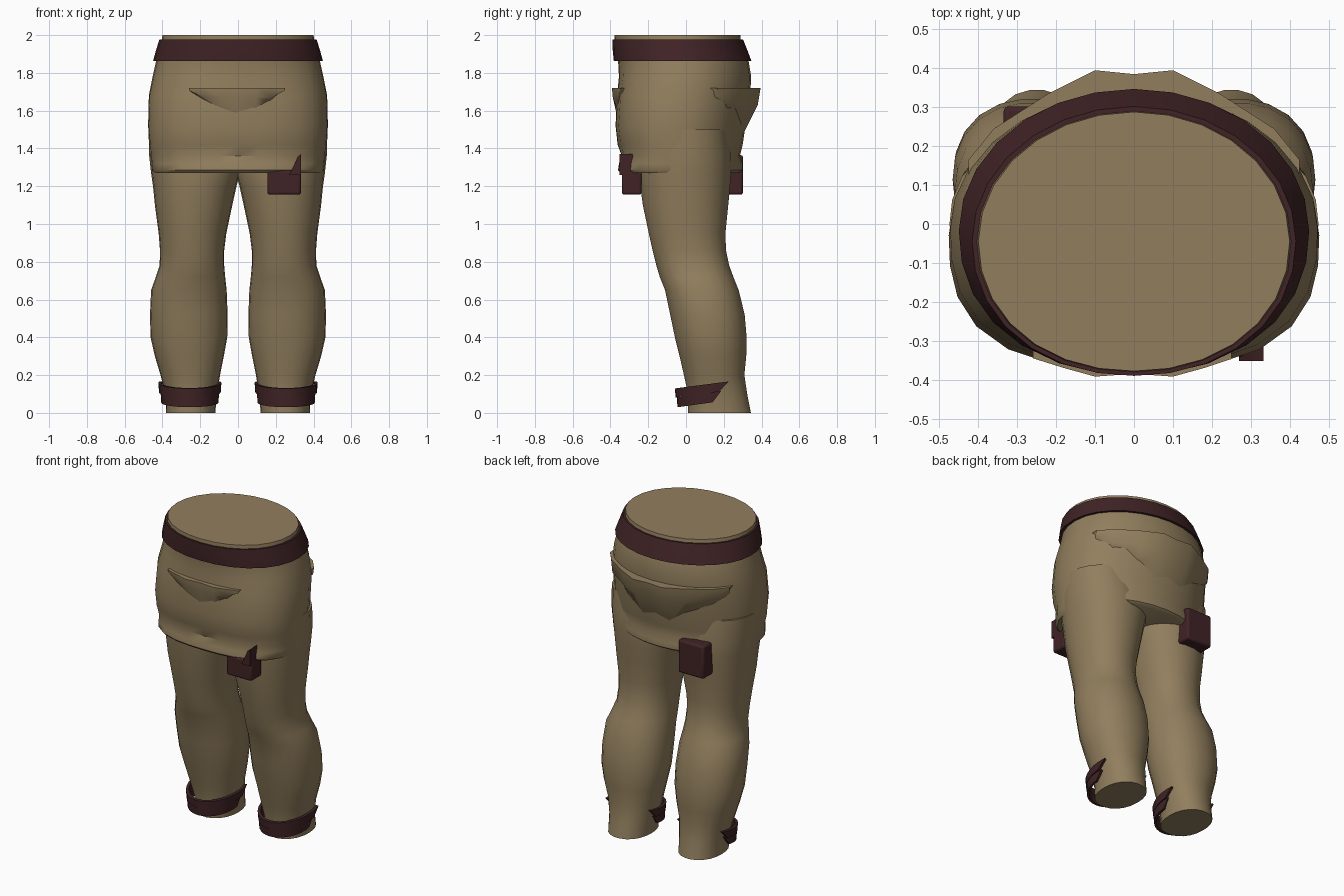
import bpy, bmesh, math

if "Cube" in bpy.data.objects:
    bpy.data.objects.remove(bpy.data.objects["Cube"])


def material(name, rgb):
    m = bpy.data.materials.new(name)
    m.diffuse_color = (*rgb, 1)
    m.use_nodes = True
    m.node_tree.nodes["Principled BSDF"].inputs["Base Color"].default_value = m.diffuse_color
    return m


TAN = material("tan cloth", (0.285, 0.21, 0.11))
BROWN = material("dark brown leather", (0.052, 0.017, 0.019))


def make(name, verts, faces, mat, angle=40):
    me = bpy.data.meshes.new(name)
    me.from_pydata(verts, [], faces)
    bm = bmesh.new()
    bm.from_mesh(me)
    bmesh.ops.recalc_face_normals(bm, faces=bm.faces)
    bm.to_mesh(me)
    bm.free()
    me.materials.append(mat)
    ob = bpy.data.objects.new(name, me)
    bpy.context.collection.objects.link(ob)
    bpy.ops.object.select_all(action='DESELECT')
    bpy.context.view_layer.objects.active = ob
    ob.select_set(True)
    bpy.ops.object.shade_smooth_by_angle(angle=math.radians(angle))
    return ob


def ring(z, x0, x1, y0, y1, n_front=2.0, n_back=2.0, sides=28):
    """Rounded cross-section filling the given x and y limits."""
    pts = []
    for i in range(sides):
        a = 2 * math.pi * i / sides
        c, s = math.cos(a), math.sin(a)
        n = n_front if s < 0 else n_back
        r = (abs(c) ** n + abs(s) ** n) ** (-1 / n)
        pts.append(((x0 + x1) / 2 + (x1 - x0) / 2 * r * c,
                    (y0 + y1) / 2 + (y1 - y0) / 2 * r * s, z))
    return pts


def loft(name, rings, mat, capped=True):
    n = len(rings[0])
    verts = [p for r in rings for p in r]
    faces = [(k * n + i, k * n + (i + 1) % n, (k + 1) * n + (i + 1) % n, (k + 1) * n + i)
             for k in range(len(rings) - 1) for i in range(n)]
    if capped:
        faces += [tuple(range(n)), tuple(range(len(verts) - n, len(verts)))]
    return make(name, verts, faces, mat)


# Hips: z, half width, front y, back y, front squareness
HIPS = [(1.27, .445, -.345, .28, 2.7), (1.285, .455, -.36, .30, 2.7),
        (1.32, .457, -.355, .30, 2.7), (1.36, .462, -.34, .285, 2.7),
        (1.42, .468, -.362, .30, 2.7), (1.52, .476, -.373, .315, 2.7),
        (1.68, .472, -.365, .34, 2.6), (1.78, .452, -.355, .345, 2.4),
        (1.87, .432, -.36, .33, 2.2), (1.975, .404, -.38, .29, 2.1),
        (2.0, .40, -.378, .288, 2.1)]
loft("hips", [ring(z, -w, w, f, b, n) for z, w, f, b, n in HIPS], TAN)

# Waist belt, flaring towards its lower edge
loft("waist_belt", [ring(z, -w, w, f, b, n) for z, w, f, b, n in [
    (1.862, .42, -.35, .32, 2.2), (1.862, .45, -.382, .347, 2.2),
    (1.92, .434, -.388, .325, 2.15), (1.978, .416, -.39, .302, 2.1),
    (1.978, .398, -.37, .285, 2.1)]], BROWN, False)

# Legs: z, inner x, outer x, front y, back y
LEGS = [(0, .12, .38, .01, .345), (.1, .112, .385, .01, .325),
        (.2, .095, .41, -.012, .31), (.3, .075, .44, -.035, .32),
        (.4, .057, .463, -.06, .322), (.52, .055, .466, -.085, .312),
        (.65, .06, .46, -.112, .28), (.72, .068, .435, -.14, .252),
        (.78, .073, .415, -.158, .23), (.86, .073, .413, -.178, .213),
        (.95, .062, .42, -.198, .21), (1.1, .03, .44, -.23, .225),
        (1.2, .008, .45, -.243, .235), (1.27, -.01, .46, -.252, .24),
        (1.36, -.01, .47, -.25, .24), (1.5, 0, .474, -.22, .22)]


def arc_band(name, side, path):
    """Open strap round the front of an ankle, with notched ends."""
    zf, h, rx, yf, yb, rise = path
    steps, cx = 18, .255
    verts, faces = [], []
    for i in range(steps + 1):
        for lift, grow in ((0, 0), (h, .004), (h, -.014), (0, -.014)):
            end = .08 if lift else 0
            a = math.pi * (.98 - end + (1.04 + 2 * end) * i / steps)
            x = cx + (rx + grow) * math.cos(a)
            y = yb + (yb - yf + grow) * math.sin(a)
            verts.append((side * x, y, zf + lift + rise * (y - yf)))
    for i in range(steps):
        for j in range(4):
            a, b = i * 4 + j, i * 4 + (j + 1) % 4
            faces.append((a, b, b + 4, a + 4))
    faces += [(0, 1, 2, 3), tuple(range(len(verts) - 4, len(verts)))]
    make(name, verts, faces, BROWN, 35)


for side, label in ((-1, "left"), (1, "right")):
    rings = [[(side * x, y, zz) for x, y, zz in ring(z, a, b, f, k, 2.2, 2.2, 22)]
             for z, a, b, f, k in LEGS]
    loft(label + "_leg", rings, TAN)
    # Two stacked straps per ankle
    arc_band(label + "_ankle_strap_upper", side, (.082, .048, .164, -.055, .16, .13))
    arc_band(label + "_ankle_strap_lower", side, (.03, .053, .152, -.045, .13, .14))


def hip_y(x, z, back):
    """Depth of the hip surface at a given x and height."""
    for lo, hi in zip(HIPS, HIPS[1:]):
        if lo[0] <= z <= hi[0]:
            t = (z - lo[0]) / (hi[0] - lo[0])
            w, f, b, n = (p + (q - p) * t for p, q in zip(lo[1:], hi[1:]))
            n = 2 if back else n
            s = max(0, 1 - abs(x / w) ** n) ** (1 / n)
            return (f + b) / 2 + (1 if back else -1) * s * (b - f) / 2


def flap(name, columns, back, lip):
    """Sagging pocket: flat open top, short lip, then tapering into the cloth."""
    d = 1 if back else -1
    verts, faces = [], []
    for x, y, z in columns:
        zl = max(1.72 - lip, z + .3 * (1.72 - z))
        low = hip_y(x, z, back) - d * .004
        verts += [(x, hip_y(x, 1.72, back) - d * .03, 1.72), (x, y, 1.72),
                  (x * .99, low + (y - low) * .85, zl), (x * .94, low, z),
                  (x * .94, low - d * .03, z)]
    for i in range(len(columns) - 1):
        for j in range(5):
            a, b = i * 5 + j, i * 5 + (j + 1) % 5
            faces.append((a, b, b + 5, a + 5))
    faces += [(0, 1, 2, 3, 4), tuple(range(len(verts) - 5, len(verts)))]
    make(name, verts, faces, TAN, 45)


# Front pouch pocket and broad seat pocket
flap("front_pocket", [(-.26, -.345, 1.70), (-.18, -.37, 1.65), (-.1, -.392, 1.61),
                      (0, -.385, 1.575), (.1, -.392, 1.605), (.18, -.37, 1.65),
                      (.25, -.347, 1.70)], False, .05)
flap("seat_pocket", [(x, y, z) for x, y, z in [
    (-.425, .165, 1.66), (-.36, .245, 1.60), (-.22, .335, 1.53), (-.1, .395, 1.46),
    (0, .385, 1.49), (.1, .395, 1.46), (.22, .335, 1.53), (.36, .245, 1.60),
    (.425, .165, 1.66)]], True, .09)


def pouch(name, x0, x1, y0, y1, z0, z1):
    verts = [(x, y, z) for z in (z0, z1) for y in (y0, y1) for x in (x0, x1)]
    faces = [(0, 1, 3, 2), (4, 5, 7, 6), (0, 1, 5, 4), (2, 3, 7, 6), (0, 2, 6, 4), (1, 3, 7, 5)]
    ob = make(name, verts, faces, BROWN)
    bev = ob.modifiers.new("soft_edges", 'BEVEL')
    bev.width, bev.segments = .012, 2
    return ob


# Hanging pouches, front and back
pouch("front_pouch", .155, .333, -.34, -.235, 1.155, 1.285)
pouch("back_pouch", -.335, -.155, .20, .302, 1.155, 1.365)

# Pointed tab rising from the front pouch over the hem
TAB = [(.27, 1.26), (.333, 1.26), (.333, 1.37), (.315, 1.355), (.295, 1.31)]
n = len(TAB)
make("pouch_tab", [(x, y, z) for y in (-.352, -.26) for x, z in TAB],
     [tuple(range(n)), tuple(range(n, 2 * n))]
     + [(i, (i + 1) % n, n + (i + 1) % n, n + i) for i in range(n)], BROWN)
